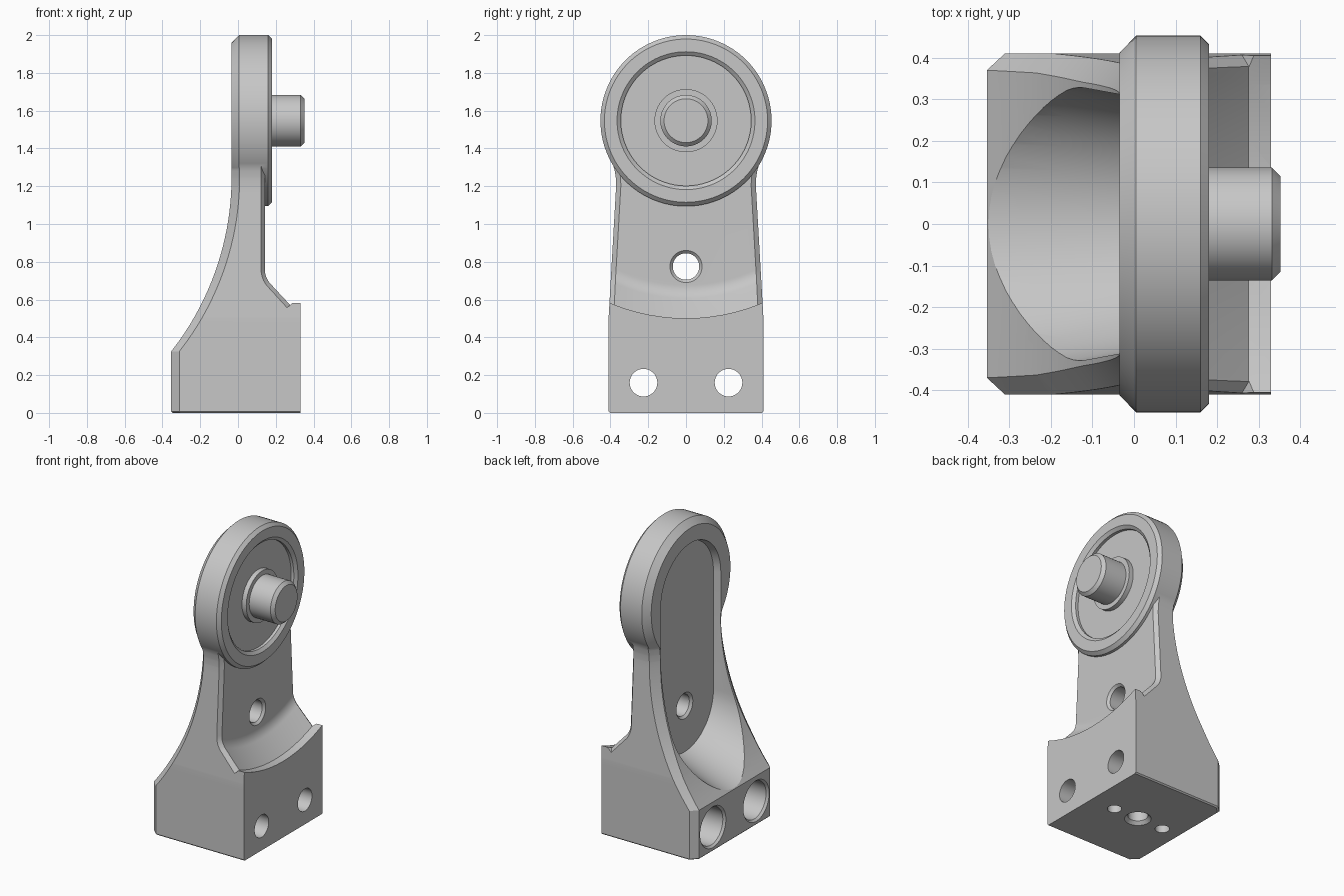
import bpy, bmesh, math

cube = bpy.data.objects.get("Cube")
if cube:
    bpy.data.objects.remove(cube, do_unlink=True)

AXIS_Z = 1.547     # height of the disc axis
WEB_X = 0.142      # front plane of the web
SEG = 96

grey = bpy.data.materials.new("plain_grey")
grey.use_nodes = True
grey.diffuse_color = (0.57, 0.57, 0.57, 1)
grey.node_tree.nodes["Principled BSDF"].inputs["Base Color"].default_value = (0.57, 0.57, 0.57, 1)


def loft(name, rings):
    """Closed solid through rings of equal point count."""
    bm = bmesh.new()
    loops = [[bm.verts.new(p) for p in ring] for ring in rings]
    n = len(loops[0])
    for a, b in zip(loops, loops[1:]):
        for i in range(n):
            j = (i + 1) % n
            bm.faces.new((a[i], a[j], b[j], b[i]))
    bm.faces.new(loops[0])
    bm.faces.new(loops[-1])
    bmesh.ops.recalc_face_normals(bm, faces=bm.faces)
    mesh = bpy.data.meshes.new(name)
    bm.to_mesh(mesh)
    bm.free()
    mesh.materials.append(grey)
    obj = bpy.data.objects.new(name, mesh)
    bpy.context.collection.objects.link(obj)
    return obj


def revolve(name, profile, origin, axis="X"):
    """Turned solid from (along axis, radius) points."""
    ox, oy, oz = origin
    rings = []
    for a, r in profile:
        ring = []
        for i in range(SEG):
            t = 2 * math.pi * i / SEG
            u, v = r * math.cos(t), r * math.sin(t)
            d = (a, u, v) if axis == "X" else (u, v, a)
            ring.append((ox + d[0], oy + d[1], oz + d[2]))
        rings.append(ring)
    return loft(name, rings)


def combine(target, tool, operation="DIFFERENCE"):
    """Apply a boolean and drop the tool."""
    tool.hide_render = True
    mod = target.modifiers.new("cut", "BOOLEAN")
    mod.operation = operation
    mod.solver = "EXACT"
    mod.object = tool
    bpy.ops.object.select_all(action="DESELECT")
    bpy.context.view_layer.objects.active = target
    target.select_set(True)
    bpy.ops.object.modifier_apply(modifier=mod.name)
    bpy.data.objects.remove(tool, do_unlink=True)


WIDTHS = [(0, 0.41), (0.5, 0.41), (1.2, 0.37), (1.24, 0.371), (1.28, 0.377),
          (1.32, 0.388), (1.36, 0.4), (1.5, 0.4)]


def half_width(z):
    for (z0, w0), (z1, w1) in zip(WIDTHS, WIDTHS[1:]):
        if z <= z1:
            return w0 + (w1 - w0) * (z - z0) / (z1 - z0)
    return WIDTHS[-1][1]


def back_x(z):
    """Concave sweep of the back, vertical below and above it."""
    radius, top = 1.497, 1.25
    z = min(max(z, 0.325), top)
    return -0.034 - radius + math.sqrt(radius ** 2 - (top - z) ** 2)


def body_ring(z, inset=0.0):
    w, xb = half_width(z) - inset, back_x(z) + inset
    # back chamfer, widening a little up the sweep
    cx = 0.043
    cy = 0.04 + 0.015 * min(max(z - 0.325, 0) / 0.4, 1)
    half = [(0.33, w), (xb + cx, w), (xb, w - cy)]
    return [(x, y, z) for x, y in half] + [(x, -y, z) for x, y in reversed(half)]


# Base and upright web in one block
levels = [0.325 + 0.925 * i / 20 for i in range(21)] + [z for z, _ in WIDTHS[1:]]
levels = [0.008] + sorted(set(levels))
body = loft("bracket_body", [body_ring(0, 0.008)] + [body_ring(z) for z in levels])

# Front scoop, concentric with the disc
curve = []
for i in range(9):
    t = math.radians(45 * i / 8)
    curve.append((WEB_X + 0.1 * (1 - math.cos(t)), 0.87 + 0.1 * math.sin(t)))
curve.append((0.275, 1.046))
scoop = revolve("scoop_cutter", curve + [(0.5, 1.046)], (0, 0, AXIS_Z))
combine(body, scoop)

# Chamfers along the front edges of the web
path = [(WEB_X, z) for z, _ in reversed(WIDTHS[2:7])] + [(WEB_X, 0.95)]
path += [(x, AXIS_Z - math.sqrt(r * r - 0.375 ** 2)) for x, r in curve]
for side in (1, -1):
    rings = []
    for i, (x, z) in enumerate(path):
        x0, z0 = path[max(i - 1, 0)]
        x1, z1 = path[min(i + 1, len(path) - 1)]
        length = math.hypot(x1 - x0, z1 - z0)
        nx, nz = (z0 - z1) / length, (x1 - x0) / length
        w = half_width(z)
        section = [(0.012, w - 0.04), (-0.032, w + 0.015), (0.05, w + 0.02)]
        rings.append([(x + nx * d, side * y, z + nz * d) for d, y in section])
    combine(body, loft("edge_cutter", rings))

# Disc with rim, recess, boss and pin
disc = revolve("disc", [
    (-0.035, 0.412), (0.005, 0.453), (0.16, 0.453), (0.181, 0.432), (0.181, 0.365),
    (0.165, 0.345), (0.146, 0.345), (0.146, 0.167), (0.177, 0.167), (0.177, 0.136),
    (0.332, 0.136), (0.352, 0.116)], (0, 0, AXIS_Z))
combine(body, disc, "UNION")


# Long rounded pocket in the back, its lower end sloping outwards
def slot_ring(x, bottom, r):
    n = 32
    ring = []
    for centre, start in ((AXIS_Z, 0), (bottom + r, math.pi)):
        for i in range(n + 1):
            t = start + math.pi * i / n
            ring.append((x, r * math.cos(t), centre + r * math.sin(t)))
    return ring


combine(body, loft("pocket_cutter", [
    slot_ring(0.01, 0.472, 0.3), slot_ring(-0.035, 0.454, 0.312),
    slot_ring(-0.16, 0.405, 0.335), slot_ring(-0.5, 0.271, 0.35)]))

# Chamfered hole through the web
combine(body, revolve("web_hole_cutter", [
    (-0.05, 0.085), (0.01, 0.085), (0.025, 0.07), (0.127, 0.07), (WEB_X, 0.085), (0.2, 0.085)],
    (0, 0, 0.775)))

# Counterbored bolt holes through the base
for y in (-0.225, 0.225):
    combine(body, revolve("bolt_cutter", [
        (-0.5, 0.135), (-0.355, 0.135), (-0.34, 0.122), (0.1, 0.122), (0.1, 0.073), (0.5, 0.073)],
        (0, y, 0.16)))

# Centre hole and two dowel holes underneath
combine(body, revolve("centre_cutter", [(-0.1, 0.08), (0, 0.08), (0.02, 0.06), (0.25, 0.06)],
                      (-0.03, 0, 0), "Z"))
for x in (-0.22, 0.152):
    combine(body, revolve("dowel_cutter", [(-0.1, 0.043), (0.15, 0.043)], (x, 0, 0), "Z"))

bpy.ops.object.select_all(action="DESELECT")
body.select_set(True)
bpy.context.view_layer.objects.active = body
bpy.ops.object.shade_smooth_by_angle(angle=math.radians(20))
